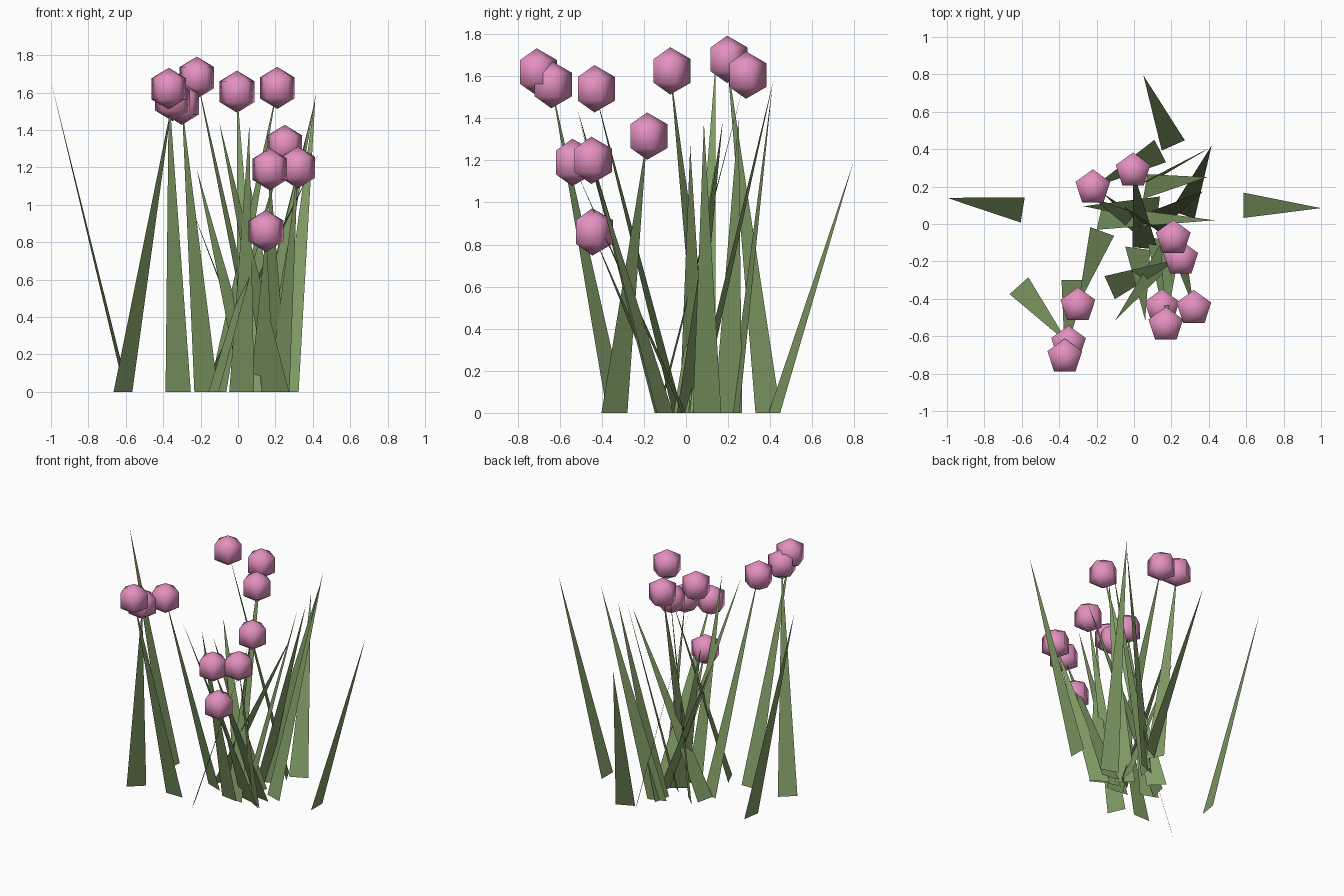
import bpy
import math
from mathutils import Vector

default_cube = bpy.data.objects.get("Cube")
if default_cube:
    bpy.data.objects.remove(default_cube, do_unlink=True)

BLADE_WIDTH = 0.135
BLOOM_RADIUS = 0.1125


def make_material(name, colour):
    material = bpy.data.materials.new(name)
    material.use_nodes = True
    material.diffuse_color = colour
    shader = material.node_tree.nodes["Principled BSDF"]
    shader.inputs["Base Color"].default_value = colour
    shader.inputs["Roughness"].default_value = 0.9
    return material


leaf_green = make_material("leaf green", (0.215, 0.33, 0.13, 1))
petal_pink = make_material("petal pink", (0.77, 0.28, 0.52, 1))


def add_blade(name, root, turn, tip):
    """Flat tapering blade: level base edge on the ground, single pointed tip."""
    angle = math.radians(turn)
    half_edge = Vector((math.cos(angle), math.sin(angle), 0)) * BLADE_WIDTH / 2
    centre = Vector((*root, 0))
    mesh = bpy.data.meshes.new(name)
    mesh.from_pydata([centre - half_edge, centre + half_edge, Vector(tip)],
                     [], [(0, 1, 2)])
    mesh.materials.append(leaf_green)
    blade = bpy.data.objects.new(name, mesh)
    bpy.context.collection.objects.link(blade)
    return blade


def add_bloom(name, centre):
    """Five-sided smooth bud with one corner pointing to the back."""
    bpy.ops.mesh.primitive_uv_sphere_add(
        segments=5, ring_count=3, radius=BLOOM_RADIUS, location=centre)
    bloom = bpy.context.object
    bloom.name = name
    # Turn the first corner of the ring onto +y
    ring = max(bloom.data.vertices, key=lambda v: v.co.xy.length)
    spin = math.pi / 2 - math.atan2(ring.co.y, ring.co.x)
    bloom.rotation_euler.z = spin
    bloom.data.materials.append(petal_pink)
    bpy.ops.object.shade_smooth()
    return bloom


# Flowers: stem root, turn of the stem's base edge, bloom centre
flowers = [
    ((-0.32, -0.3), 0, (-0.37, -0.71, 1.62)),
    ((-0.615, -0.33), 42, (-0.35, -0.64, 1.56)),
    ((-0.17, -0.04), -20, (-0.3, -0.435, 1.54)),
    ((0.14, 0.39), -63, (-0.22, 0.195, 1.68)),
    ((0.06, -0.13), -5, (-0.005, 0.285, 1.605)),
    ((-0.13, -0.34), -66, (0.25, -0.185, 1.315)),
    ((-0.11, 0.11), -45, (0.21, -0.075, 1.625)),
    ((0.13, -0.08), -15, (0.15, -0.445, 0.86)),
    ((0.22, -0.1), -35, (0.32, -0.45, 1.2)),
    ((0.2, -0.01), -8, (0.17, -0.54, 1.19)),
]
for number, (root, turn, centre) in enumerate(flowers, start=1):
    add_blade(f"flower_stem_{number}", root, turn, centre)
    add_bloom(f"flower_bloom_{number}", centre)

# Leaves: root, turn of the base edge, free tip
leaves = [
    ((0.585, 0.1), 90, (1, 0.085, 1.38)),
    ((-0.595, 0.075), 81, (-1, 0.14, 1.66)),
    ((0.21, 0.42), 24, (0.05, 0.795, 1.19)),
    ((0.26, 0.05), -18, (0.415, 0.42, 1.6)),
    ((0.08, 0.23), 20, (0.41, 0.41, 1.55)),
    ((0.06, 0.2), 80, (0.39, 0.25, 1.41)),
    ((0.08, 0), -40, (0.37, 0.175, 1.39)),
    ((-0.185, 0.035), 77, (0.43, 0.02, 1.27)),
    ((0.215, -0.115), -30, (-0.1, -0.515, 1.44)),
    ((0.02, -0.13), -8, (0.06, -0.515, 1.42)),
    ((0.13, 0.08), 83, (-0.27, 0.095, 1.04)),
    ((0.07, -0.02), 35, (-0.22, 0.14, 1.19)),
]
for number, (root, turn, tip) in enumerate(leaves, start=1):
    add_blade(f"leaf_{number}", root, turn, tip)
